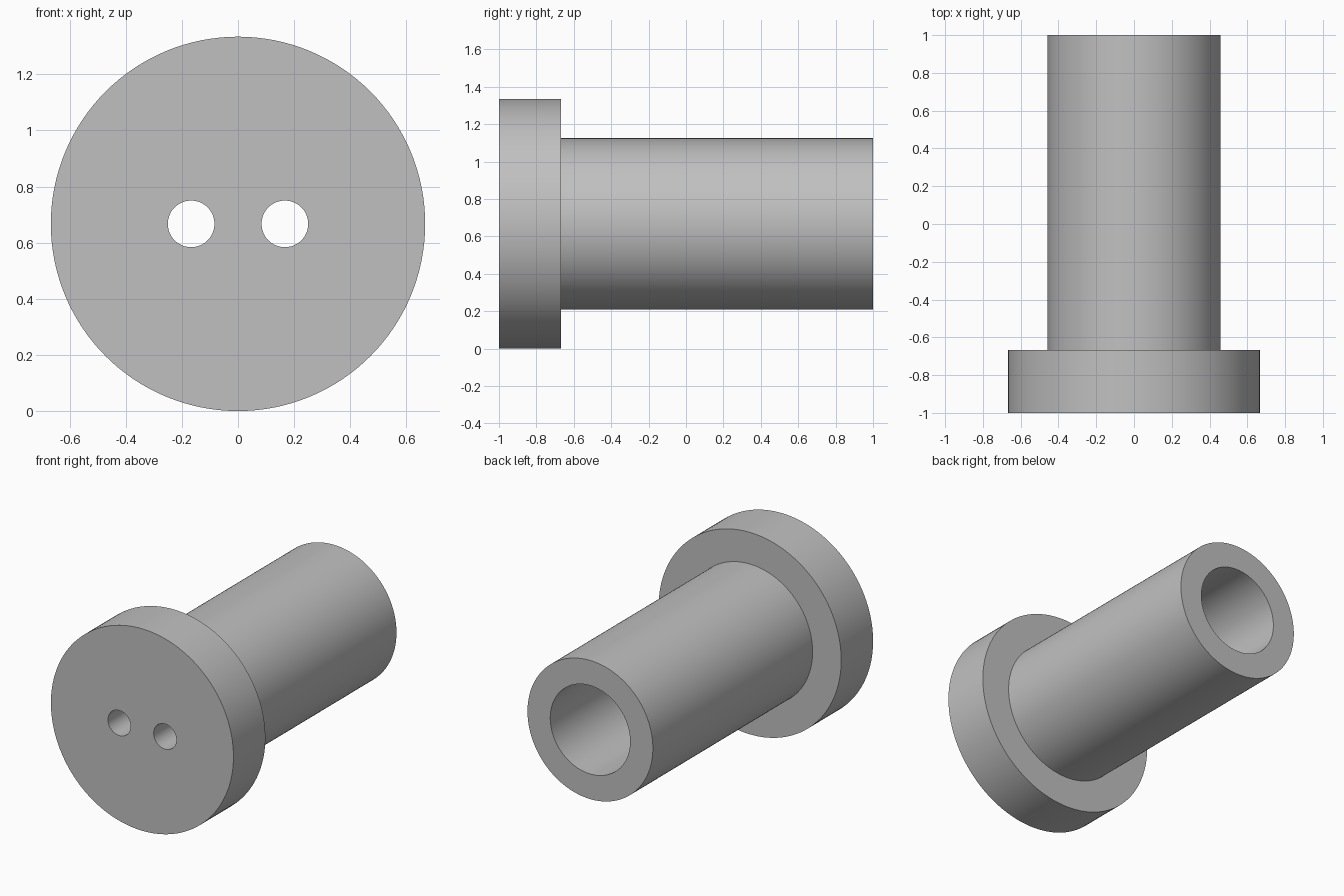
import bpy
import math
from mathutils import Matrix

if "Cube" in bpy.data.objects:
    bpy.data.objects.remove(bpy.data.objects["Cube"], do_unlink=True)

AXIS_Z = 0.667          # height of the long axis
HEAD_R, SHAFT_R, BORE_R, PIN_R = 0.667, 0.458, 0.292, 0.083
FRONT, SHOULDER, BACK = -1.0, -0.667, 1.0
SIDES = 128

grey = bpy.data.materials.new("plain grey")
grey.use_nodes = True
colour = (0.53, 0.53, 0.53, 1.0)
grey.diffuse_color = colour
grey.node_tree.nodes["Principled BSDF"].inputs["Base Color"].default_value = colour


def revolve(name, profile):
    """Closed solid of revolution about the y axis from (radius, y) points."""
    verts, faces = [], []
    for r, y in profile:
        for i in range(SIDES):
            a = 2 * math.pi * i / SIDES
            verts.append((r * math.cos(a), y, AXIS_Z + r * math.sin(a)))
    for k in range(len(profile) - 1):
        for i in range(SIDES):
            j = (i + 1) % SIDES
            faces.append((k * SIDES + i, k * SIDES + j,
                          (k + 1) * SIDES + j, (k + 1) * SIDES + i))
    # Flat caps close both ends of the profile
    last = (len(profile) - 1) * SIDES
    faces.append(tuple(reversed(range(SIDES))))
    faces.append(tuple(range(last, last + SIDES)))
    mesh = bpy.data.meshes.new(name)
    mesh.from_pydata(verts, [], faces)
    mesh.flip_normals()
    mesh.update()
    mesh.materials.append(grey)
    obj = bpy.data.objects.new(name, mesh)
    bpy.context.collection.objects.link(obj)
    return obj


# Flanged sleeve: wide head, narrower shaft, blind bore from the back
sleeve = revolve("flanged_sleeve", [
    (HEAD_R, FRONT), (HEAD_R, SHOULDER), (SHAFT_R, SHOULDER),
    (SHAFT_R, BACK), (BORE_R, BACK), (BORE_R, SHOULDER)])

# Two round holes through the head into the bore
for side, x in (("right", -0.167), ("left", 0.167)):
    cutter = revolve(side + "_hole_cutter", [(PIN_R, FRONT - 0.1), (PIN_R, SHOULDER + 0.1)])
    cutter.data.transform(Matrix.Translation((x, 0, 0)))
    cutter.hide_render = True
    cut = sleeve.modifiers.new(side + "_hole", 'BOOLEAN')
    cut.operation = 'DIFFERENCE'
    cut.solver = 'EXACT'
    cut.object = cutter
    bpy.context.view_layer.objects.active = sleeve
    bpy.ops.object.modifier_apply(modifier=cut.name)
    bpy.data.objects.remove(cutter, do_unlink=True)

# Smooth walls with crisp rims
bpy.ops.object.select_all(action='DESELECT')
sleeve.select_set(True)
bpy.context.view_layer.objects.active = sleeve
bpy.ops.object.shade_smooth_by_angle(angle=math.radians(30))
